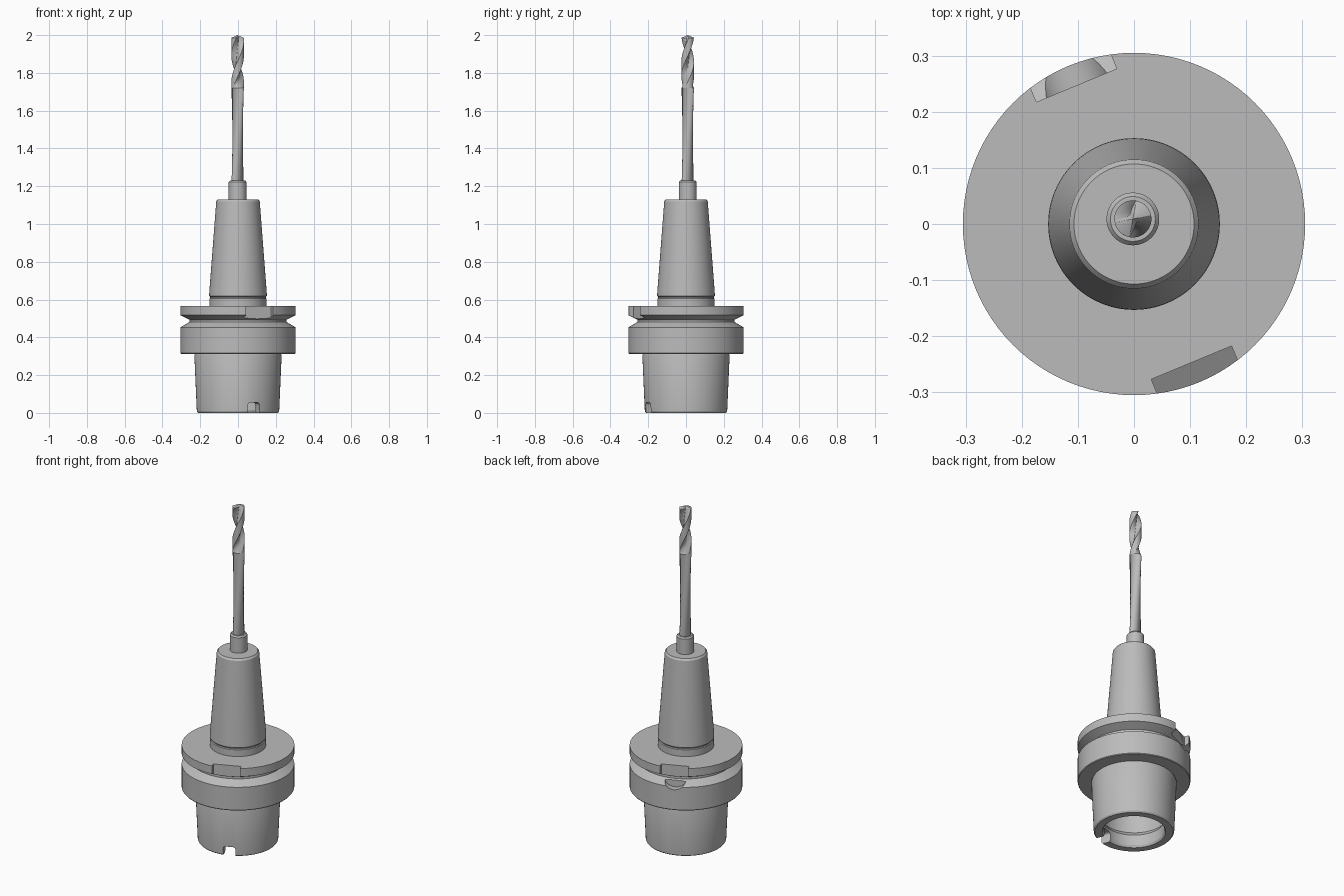
import bpy, bmesh, math
from math import sin, cos, pi, radians
from mathutils import Matrix, Vector

if "Cube" in bpy.data.objects:
    bpy.data.objects.remove(bpy.data.objects["Cube"])

steel = bpy.data.materials.new("grey steel")
steel.use_nodes = True
steel.diffuse_color = (0.5, 0.5, 0.5, 1)
steel.node_tree.nodes["Principled BSDF"].inputs["Base Color"].default_value = (0.5, 0.5, 0.5, 1)


def make_object(name, bm):
    bmesh.ops.recalc_face_normals(bm, faces=bm.faces)
    mesh = bpy.data.meshes.new(name)
    bm.to_mesh(mesh)
    bm.free()
    ob = bpy.data.objects.new(name, mesh)
    mesh.materials.append(steel)
    bpy.context.collection.objects.link(ob)
    return ob


def activate(ob):
    bpy.ops.object.select_all(action='DESELECT')
    ob.select_set(True)
    bpy.context.view_layer.objects.active = ob


def smooth(ob):
    activate(ob)
    bpy.ops.object.shade_smooth_by_angle(angle=radians(28))


def skin(bm, rings, low, high):
    """Join rings of vertices and close both ends on an axis point."""
    n = len(rings[0])
    for a, b in zip(rings, rings[1:]):
        for i in range(n):
            j = (i + 1) % n
            bm.faces.new((a[i], a[j], b[j], b[i]))
    for ring, z in ((rings[0], low), (rings[-1], high)):
        tip = bm.verts.new((0, 0, z))
        for i in range(n):
            bm.faces.new((ring[i], ring[(i + 1) % n], tip))


def lathe(name, profile, n=96):
    bm = bmesh.new()
    rings = [[bm.verts.new((r * cos(2 * pi * i / n), r * sin(2 * pi * i / n), z))
              for i in range(n)] for r, z in profile]
    skin(bm, rings, profile[0][1], profile[-1][1])
    return make_object(name, bm)


def cut(target, name, bm, angle):
    """Turn a cutter built along +x to the given angle and subtract it."""
    bm.transform(Matrix.Rotation(angle, 4, 'Z'))
    tool = make_object(name, bm)
    tool.hide_render = True
    mod = target.modifiers.new(name, 'BOOLEAN')
    mod.operation = 'DIFFERENCE'
    mod.solver = 'EXACT'
    mod.object = tool
    activate(target)
    bpy.ops.object.modifier_apply(modifier=name)
    bpy.data.objects.remove(tool)


def box(x0, x1, width, z0, z1):
    bm = bmesh.new()
    bmesh.ops.create_cube(bm, size=1)
    bm.transform(Matrix.Translation(((x0 + x1) / 2, 0, (z0 + z1) / 2))
                 @ Matrix.Diagonal((x1 - x0, width, z1 - z0, 1)))
    return bm


def radial_cylinder(x0, x1, radius, z):
    bm = bmesh.new()
    bmesh.ops.create_cone(bm, cap_ends=True, segments=48, radius1=radius,
                          radius2=radius, depth=x1 - x0)
    bm.transform(Matrix.Translation(((x0 + x1) / 2, 0, z)) @ Matrix.Rotation(pi / 2, 4, 'Y'))
    return bm


# Holder: hollow taper shank, grooved flange and long tapered nose
bore = [(0.10, 0.28), (0.175, 0.28), (0.183, 0.27), (0.183, 0.10), (0.165, 0.075),
        (0.165, 0.012), (0.172, 0.0)]
shank = [(0.212, 0.0), (0.218, 0.008), (0.231, 0.305), (0.228, 0.313)]
flange = [(0.302, 0.313), (0.305, 0.317), (0.305, 0.453), (0.257, 0.481),
          (0.257, 0.493), (0.305, 0.517), (0.305, 0.565)]
nose = [(0.151, 0.565), (0.151, 0.605), (0.147, 0.609), (0.147, 0.613), (0.153, 0.619),
        (0.152, 0.64), (0.115, 1.12), (0.107, 1.13)]
holder = lathe("tool_holder", bore + shank + flange + nose)

# Opposite drive slots, pockets below them and keyways in the shank rim
for side in (0, 1):
    angle = radians(-67.5) + side * pi
    cut(holder, "flange_slot", box(0.2675, 0.4, 0.155, 0.497, 0.7), angle)
    cut(holder, "flange_pocket", radial_cylinder(0.266, 0.4, 0.065, 0.5), angle)
    keyway = box(0.12, 0.3, 0.068, -0.05, 0.055)
    edges = [e for e in keyway.edges if all(v.co.z > 0 for v in e.verts)
             and abs(e.verts[0].co.x - e.verts[1].co.x) > 0.1]
    bmesh.ops.bevel(keyway, geom=edges, offset=0.015, segments=4, profile=0.5, affect='EDGES')
    cut(holder, "rim_keyway", keyway, angle)
smooth(holder)

# Collar that grips the drill
axis = Vector((-0.002, 0.009, 0))
collar = lathe("drill_collar", [(0.047, 1.12), (0.047, 1.222), (0.040, 1.23)], 48)
collar.location = axis
smooth(collar)

# Drill: plain stem that runs into two helical flutes and a conical point
R, START, SHOULDER, PITCH, N = 0.033, 1.72, 1.986, 0.44, 64


def section(bm, z, scale=1.0):
    depth = 0.72 * min(1, max(0, (z - START) / 0.10)) ** 0.7
    turn = radians(135) + 2 * pi * (min(z, SHOULDER) - SHOULDER) / PITCH
    ring = []
    for i in range(N):
        a = 2 * pi * i / N
        off = (a + pi / 2) % pi - pi / 2          # angle from the nearest flute
        flute = max(0, 1 - (off / radians(52)) ** 2) ** 0.6
        r = R * scale * (1 - depth * flute)
        ring.append(bm.verts.new((r * cos(a + turn), r * sin(a + turn), z)))
    return ring


bm = bmesh.new()
steps = 60
rings = [section(bm, 1.2)]
rings += [section(bm, START + (SHOULDER - START) * k / steps) for k in range(steps + 1)]
rings.append(section(bm, 1.996, 0.3))
skin(bm, rings, 1.2, 2.0)
drill = make_object("twist_drill", bm)
drill.location = axis
smooth(drill)
